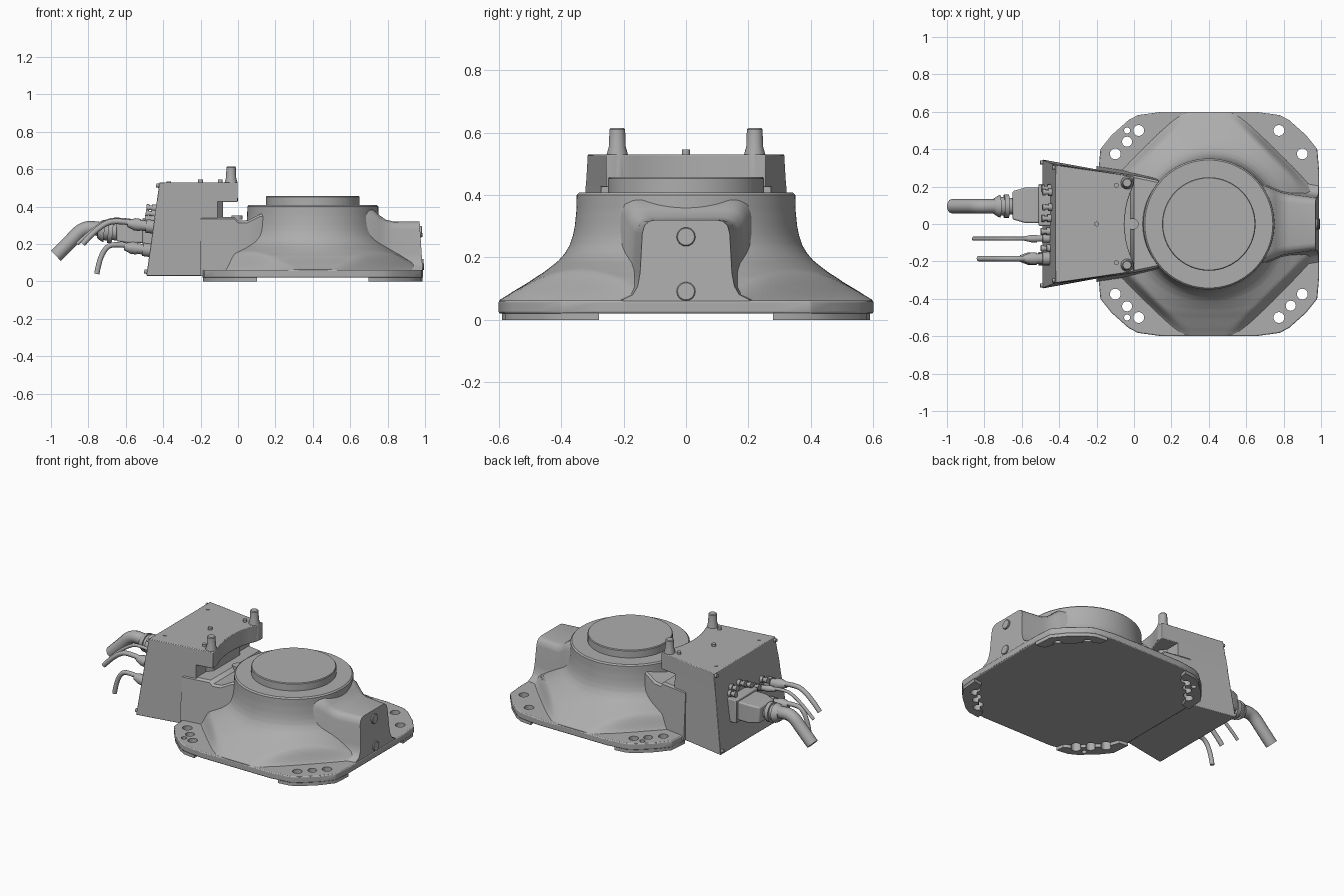
import bpy, bmesh, math
from mathutils import Vector

if "Cube" in bpy.data.objects:
    bpy.data.objects.remove(bpy.data.objects["Cube"])

metal = bpy.data.materials.new("cast_grey")
metal.use_nodes = True
metal.diffuse_color = (0.42, 0.42, 0.42, 1)
metal.node_tree.nodes["Principled BSDF"].inputs["Base Color"].default_value = (0.42, 0.42, 0.42, 1)

CX = 0.4            # axis of the round pedestal
parts = []


def finish(name, bm, bevel=0.0):
    bmesh.ops.recalc_face_normals(bm, faces=bm.faces)
    mesh = bpy.data.meshes.new(name)
    bm.to_mesh(mesh)
    bm.free()
    obj = bpy.data.objects.new(name, mesh)
    bpy.context.collection.objects.link(obj)
    mesh.materials.append(metal)
    if bevel:
        mod = obj.modifiers.new("bevel", "BEVEL")
        mod.width, mod.segments, mod.limit_method = bevel, 2, "ANGLE"
    parts.append(obj)
    return obj


def add_loft(bm, rings, cap_start=True, cap_end=True):
    loops = [[bm.verts.new(p) for p in ring] for ring in rings]
    n = len(loops[0])
    for a, b in zip(loops, loops[1:]):
        for i in range(n):
            j = (i + 1) % n
            bm.faces.new((a[i], a[j], b[j], b[i]))
    if cap_start:
        bm.faces.new(loops[0][::-1])
    if cap_end:
        bm.faces.new(loops[-1])


def loft(name, rings, bevel=0.0):
    bm = bmesh.new()
    add_loft(bm, rings)
    return finish(name, bm, bevel)


def turned_rings(start, axis, profile, sides):
    """Circles along an axis; profile holds (distance, radius) pairs."""
    axis = Vector(axis).normalized()
    q = axis.to_track_quat("Z", "Y")
    turn = [2 * math.pi * k / sides for k in range(sides)]
    return [[Vector(start) + axis * d + q @ Vector((r * math.cos(t), r * math.sin(t), 0)) for t in turn]
            for d, r in profile]


def turned(name, start, axis, profile, sides=24):
    return loft(name, turned_rings(start, axis, profile, sides))


def prism(name, outline, z0, z1, bevel=0.0):
    return loft(name, [[(x, y, z) for x, y in outline] for z in (z0, z1)], bevel)


def smooth(a, b, v):
    t = min(1, max(0, (v - a) / (b - a)))
    return t * t * (3 - 2 * t)


# Mounting plate with clipped corners
quarter = [(0.59, 0.28), (0.58, 0.4), (0.52, 0.475), (0.43, 0.555), (0.38, 0.582), (0.25, 0.6)]
right_half = quarter + [(-x, y) for x, y in quarter[::-1]]
outline = [(CX + x, y) for x, y in right_half] + [(CX + x, -y) for x, y in right_half[::-1]]
plate = prism("mounting_plate", outline, 0.02, 0.062, 0.006)

# Corner feet
foot = quarter[:-1] + [(0.3, 0.592), (0.31, 0.54), (0.36, 0.51), (0.5, 0.37), (0.53, 0.29)]
feet = []
for sx, front in ((1, "right"), (-1, "left")):
    for sy, side in ((1, "back"), (-1, "front")):
        pts = [(CX + sx * x * 0.995, sy * y * 0.995) for x, y in foot]
        feet.append(prism(f"foot_{side}_{front}", pts, 0, 0.022))

# Bolt holes drilled through plate and feet
holes = [(0.775, 0.5, 0.029), (0.9, 0.375, 0.029), (0.775, -0.5, 0.029), (0.838, -0.437, 0.027), (0.9, -0.375, 0.029)]
for s in (1, -1):
    holes += [(-0.1, s * 0.375, 0.029), (-0.037, s * 0.44, 0.027), (0.025, s * 0.5, 0.029), (-0.037, s * 0.5, 0.016)]
bm = bmesh.new()
for x, y, r in holes:
    add_loft(bm, turned_rings((x, y, -0.1), (0, 0, 1), [(0, r), (0.3, r)], 24))
drill = finish("hole_cutter", bm)
drill.hide_render = True
drill.hide_set(True)
parts.remove(drill)
for obj in [plate] + feet:
    cut = obj.modifiers.new("holes", "BOOLEAN")
    cut.operation, cut.object, cut.solver = "DIFFERENCE", drill, "EXACT"

# Flared pedestal: round at the top, squarer below, corners pocketed for the bolts
flare = [(0.342, 0.408), (0.35, 0.4), (0.351, 0.35), (0.356, 0.3), (0.362, 0.27), (0.372, 0.24), (0.388, 0.213),
         (0.408, 0.19), (0.43, 0.172), (0.455, 0.153), (0.48, 0.137), (0.505, 0.12), (0.53, 0.105),
         (0.555, 0.09), (0.575, 0.077), (0.597, 0.064), (0.62, 0.05)]
dense = []
for (r0, z0), (r1, z1) in zip(flare, flare[1:]):
    dense += [(r0 + (r1 - r0) * k / 3, z0 + (z1 - z0) * k / 3) for k in range(3)]
dense.append(flare[-1])
rings = []
for r, z in dense:
    p = 2 + 0.9 * smooth(0.36, 0.5, r)
    ring = []
    for k in range(160):
        c, s = math.cos(math.pi * k / 80), math.sin(math.pi * k / 80)
        rad = r / (abs(c) ** p + abs(s) ** p) ** (1 / p)
        rad = min(rad, 0.587 / max(abs(c), 1e-4), 0.597 / max(abs(s), 1e-4))
        drop = smooth(0.69, 0.77, rad * (abs(c) + abs(s)))
        ring.append((CX + rad * c, rad * s, z + (min(z, 0.052) - z) * drop))
    rings.append(ring)
bm = bmesh.new()
add_loft(bm, rings, cap_start=True, cap_end=False)
gone = [f for f in bm.faces if all(abs(v.co.x - CX) + abs(v.co.y) > 0.785 for v in f.verts)]
bmesh.ops.delete(bm, geom=gone, context="FACES")
bmesh.ops.remove_doubles(bm, verts=bm.verts, dist=0.0005)
finish("pedestal", bm)

# Turning disc on top
turned("turntable_disc", (CX, 0, 0.4), (0, 0, 1), [(0, 0.25), (0.052, 0.25), (0.057, 0.246)], 64)

# End block blending into the pedestal
side = [(0.23, 0.0), (0.2, 0.14), (0.17, 0.19), (0.155, 0.28), (0.147, 0.42), (0.14, 0.85), (0.133, 0.94), (0.118, 0.985), (0.1, 1.0)]
half = side + [(-y, t) for y, t in side[::-1]]
sections = [(0.66, 0.4, 1.55), (0.72, 0.385, 1.4), (0.755, 0.355, 1.3), (0.79, 0.33, 1.2), (0.83, 0.321, 1.14), (0.99, 0.32, 1.0)]
rings = []
for x, top, wide in sections:
    tilt = 0.06 if x > 0.9 else 0
    rings.append([(x - tilt * t * top, y * wide, 0.025 + t * (top - 0.025)) for y, t in half])
loft("end_block", rings)
for z in (0.09, 0.265):
    turned("end_block_plug", (0.975 - 0.05 * z, 0, z), (1, 0, 0.06), [(0, 0.03), (0.02, 0.03), (0.023, 0.027)])


# Control box: tapered walls, leaning back panel
def box_back(z):
    return -0.49 + 0.14 * (z - 0.03)


def box_half(x, z):
    t = (x - box_back(z)) / (0.02 - box_back(z))
    back = 0.345 - 0.06 * (z - 0.03)
    return back + t * (0.252 - back)


def box_slab(name, z0, z1, nose, bevel=0.004):
    """Slab of the box; nose maps -1..1 across the width to the front x."""
    rings = []
    for z in (z0, z1):
        front = []
        for k in range(17):
            u = k / 8 - 1
            x = nose(u)
            front.append((x, u * box_half(x, z), z))
        b = box_back(z)
        rings.append(front + [(b, box_half(b, z), z), (b, -box_half(b, z), z)])
    loft(name, rings, bevel)


box_slab("control_box_lower", 0.03, 0.345, lambda u: -0.19)
box_slab("control_box_middle", 0.34, 0.43, lambda u: -0.11 if abs(u) > 0.6 else -0.08, 0)
box_slab("control_box_bridge", 0.425, 0.53, lambda u: min(-0.002, CX - math.sqrt(0.45 ** 2 - (0.25 * u) ** 2)))

# Neck joining box and pedestal
neck = [(-0.2, 0.29, 0.345), (-0.02, 0.263, 0.345), (0.0, 0.26, 0.325), (0.05, 0.25, 0.325), (0.12, 0.235, 0.36), (0.2, 0.2, 0.36)]
loft("neck", [[(x, -w - 0.02, 0.03), (x, w + 0.02, 0.03), (x, w, top - 0.012), (x, w - 0.012, top),
               (x, 0.012 - w, top), (x, -w, top - 0.012)] for x, w, top in neck])
turned("neck_plug", (-0.005, 0, 0.33), (0, 0, 1), [(0, 0.03), (0.022, 0.03)])

# Locating pins and lid screws
for s in (1, -1):
    turned("locating_pin", (-0.037, s * 0.22, 0.43), (0, 0, 1),
           [(0, 0.036), (0.1, 0.034), (0.125, 0.027), (0.18, 0.025), (0.185, 0.021)])
    turned("lid_screw", (-0.095, s * 0.207, 0.525), (0, 0, 1), [(0, 0.013), (0.02, 0.013)], 12)
    turned("lid_screw", (-0.37, s * 0.22, 0.525), (0, 0, 1), [(0, 0.011), (0.008, 0.011)], 12)
    for z in (0.05, 0.51):
        x = box_back(z)
        turned("panel_screw", (x + 0.01, s * (box_half(x, z) - 0.015), z), (-1, 0, 0.14), [(0, 0.011), (0.025, 0.011)], 12)
turned("lid_screw", (-0.2, 0, 0.525), (0, 0, 1), [(0, 0.013), (0.02, 0.013)], 12)

# Power connector housing
loft("power_connector_base", [[(x, y, z + dz) for y, z in ((-0.01, 0.19), (0.215, 0.19), (0.215, 0.34), (-0.01, 0.34))]
                              for x, dz in ((-0.44, 0), (-0.51, 0.0))], 0.006)
loft("power_connector_hood", [[(x, 0.1 + sy * w, zc + sz * h) for sy, sz in ((-1, -1), (1, -1), (1, 1), (-1, 1))]
                              for x, w, zc, h in ((-0.49, 0.095, 0.265, 0.06), (-0.58, 0.095, 0.265, 0.06), (-0.65, 0.075, 0.265, 0.05))], 0.008)
turned("power_gland", (-0.63, 0.095, 0.262), (-1, 0, 0.1),
       [(0, 0.045), (0.04, 0.045), (0.04, 0.062), (0.065, 0.062), (0.065, 0.05), (0.085, 0.05), (0.085, 0.06), (0.1, 0.055), (0.12, 0.042)])


# Cables
def cable(name, points, radius):
    curve = bpy.data.curves.new(name, "CURVE")
    curve.dimensions = "3D"
    curve.bevel_depth, curve.bevel_resolution, curve.use_fill_caps = radius, 4, True
    spline = curve.splines.new("NURBS")
    spline.points.add(len(points) - 1)
    for p, co in zip(spline.points, points):
        p.co = (*co, 1)
    spline.order_u, spline.use_endpoint_u, spline.resolution_u = 3, True, 8
    obj = bpy.data.objects.new(name, curve)
    bpy.context.collection.objects.link(obj)
    curve.materials.append(metal)


cable("power_cable", [(-0.66, 0.095, 0.265), (-0.75, 0.095, 0.285), (-0.83, 0.095, 0.285), (-0.9, 0.095, 0.21), (-0.974, 0.095, 0.137)], 0.038)
for name, y, z, radius, drop in (("upper_cable", -0.185, 0.3, 0.015, 0.1), ("thin_cable", -0.078, 0.31, 0.01, 0.11),
                                 ("lower_cable", -0.185, 0.175, 0.014, 0.135)):
    reach = {"upper_cable": -0.83, "thin_cable": -0.86, "lower_cable": -0.755}[name]
    cable(name, [(-0.5, y, z), (-0.61, y, z + 0.025), (-0.73, y, z + 0.015), (reach, y, z - drop)], radius)
    k = 0.6 if name == "thin_cable" else 1
    turned(name + "_plug", (box_back(z) + 0.01, y, z - 0.01), (-1, 0, 0.14),
           [(0, 0.036 * k), (0.05, 0.036 * k), (0.05, 0.028 * k), (0.08, 0.028 * k), (0.08, 0.033 * k),
            (0.11, 0.033 * k), (0.15, 0.018 * k)], 16)

# Small air fittings on the back panel
for y, z in ((0.17, 0.39), (0.09, 0.39), (0.03, 0.36), (0.19, 0.36), (-0.04, 0.32), (-0.13, 0.33)):
    turned("air_fitting", (box_back(z) + 0.01, y, z), (-1, 0, 0.1),
           [(0, 0.02), (0.03, 0.02), (0.03, 0.013), (0.045, 0.013), (0.045, 0.018), (0.06, 0.018)], 12)

# Smooth shading with crisp edges
bpy.ops.object.select_all(action="DESELECT")
for obj in parts:
    obj.select_set(True)
bpy.context.view_layer.objects.active = parts[0]
bpy.ops.object.shade_smooth_by_angle(angle=math.radians(35))
